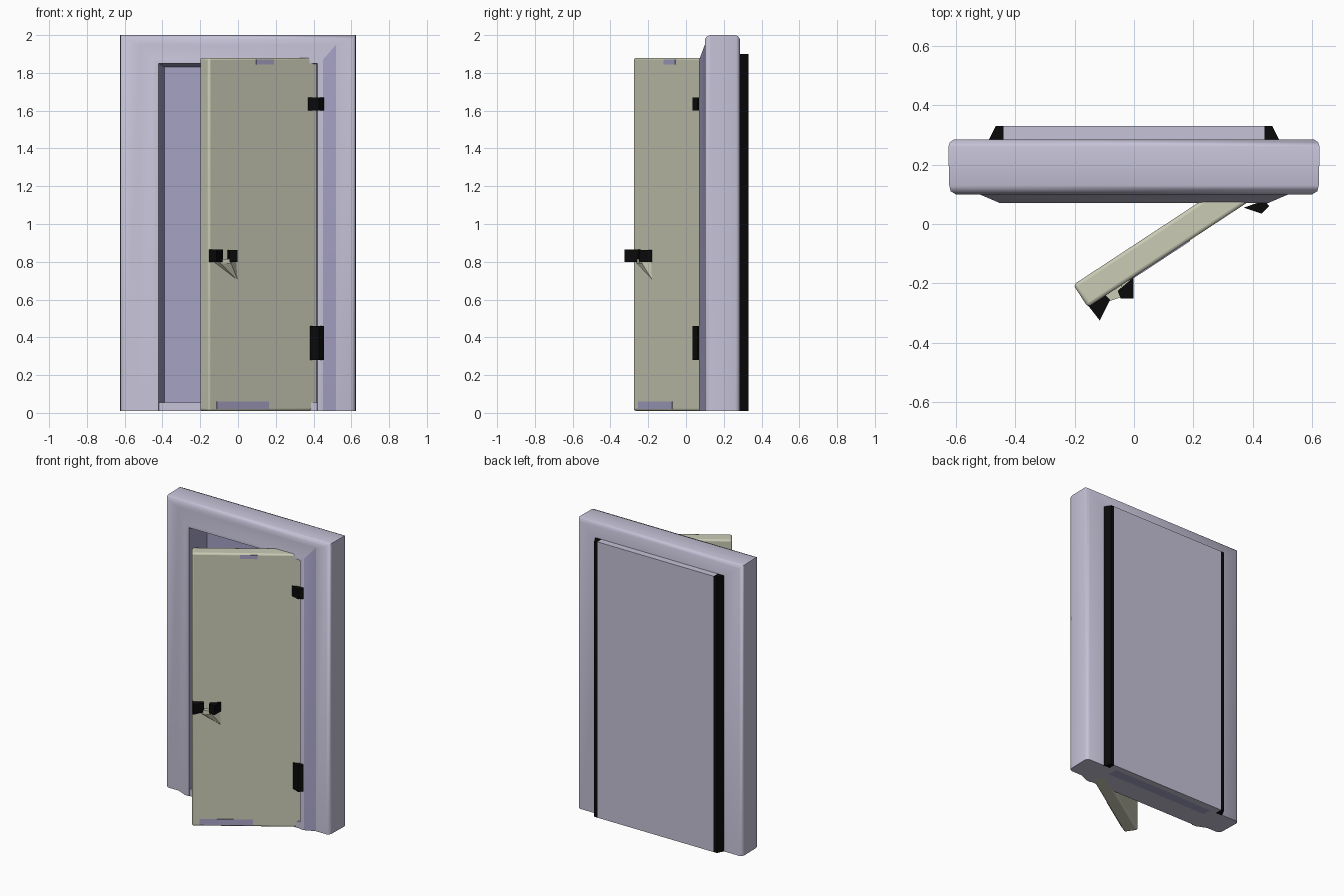
import bpy, bmesh, math
from mathutils import Matrix, Vector

if "Cube" in bpy.data.objects:
    bpy.data.objects.remove(bpy.data.objects["Cube"])


def material(name, rgb):
    m = bpy.data.materials.new(name)
    m.diffuse_color = (*rgb, 1)
    m.use_nodes = True
    m.node_tree.nodes["Principled BSDF"].inputs["Base Color"].default_value = m.diffuse_color
    return m


LAVENDER = material("pale lavender", (0.56, 0.54, 0.68))
PURPLE = material("dusty purple", (0.38, 0.36, 0.56))
CREAM = material("pale cream", (0.60, 0.60, 0.47))
BLACK = material("black", (0.003, 0.003, 0.003))


def finish(name, bm, mats, bevel=0.0, segments=3, angle=40):
    bmesh.ops.recalc_face_normals(bm, faces=bm.faces)
    me = bpy.data.meshes.new(name)
    bm.to_mesh(me)
    bm.free()
    ob = bpy.data.objects.new(name, me)
    bpy.context.collection.objects.link(ob)
    for m in mats:
        me.materials.append(m)
    bpy.ops.object.select_all(action='DESELECT')
    ob.select_set(True)
    bpy.context.view_layer.objects.active = ob
    bpy.ops.object.shade_smooth_by_angle(angle=math.radians(angle))
    if bevel:
        b = ob.modifiers.new("bevel", 'BEVEL')
        b.width, b.segments, b.limit_method = bevel, segments, 'ANGLE'
    return ob


def prism(name, outline, z0, z1, mat, bevel=0.0, matrix=None):
    """Extrude an xy outline from z0 to z1."""
    bm = bmesh.new()
    face = bm.faces.new([bm.verts.new((x, y, z0)) for x, y in outline])
    ext = bmesh.ops.extrude_face_region(bm, geom=[face])
    bmesh.ops.translate(bm, vec=(0, 0, z1 - z0),
                        verts=[v for v in ext['geom'] if isinstance(v, bmesh.types.BMVert)])
    if matrix:
        bm.transform(matrix)
    return finish(name, bm, [mat], bevel)


def rect(x0, x1, y0, y1):
    return [(x0, y0), (x1, y0), (x1, y1), (x0, y1)]


# Door frame: a profile (half width, depth, top height) carried around the opening
profile = [(0.39, 0.285, 1.83), (0.605, 0.285, 1.98), (0.62, 0.275, 1.995),
           (0.625, 0.26, 2.0), (0.622, 0.13, 2.0), (0.617, 0.11, 1.993), (0.60, 0.10, 1.98),
           (0.52, 0.10, 1.95), (0.45, 0.07, 1.87), (0.42, 0.07, 1.85),
           (0.39, 0.22, 1.83)]
bm = bmesh.new()
loops = [[bm.verts.new(p) for p in ((-w, y, 0.01), (-w, y, h), (w, y, h), (w, y, 0.01))]
         for w, y, h in profile]
for i, a in enumerate(loops):
    b = loops[(i + 1) % len(loops)]
    for k in range(3):
        f = bm.faces.new((a[k], a[k + 1], b[k + 1], b[k]))
        jamb = i == 9
        hinge_trim = i == 7 and k == 2
        f.material_index = 1 if jamb or hinge_trim else 0
for k in (0, 3):
    bm.faces.new([loop[k] for loop in loops])
finish("door_frame", bm, [LAVENDER, PURPLE], angle=50)

# Recess wall, threshold and tapered back panel with black side strips
prism("recess_wall", rect(-0.40, 0.40, 0.22, 0.29), 0.01, 1.84, PURPLE)
prism("threshold", rect(-0.43, 0.43, 0.075, 0.284), 0.01, 0.055, LAVENDER)
prism("back_panel", rect(-0.44, 0.44, 0.28, 0.33), 0.01, 1.90, LAVENDER)
for side, s in (("left", -1), ("right", 1)):
    prism(side + "_back_strip",
          [(s * 0.44, 0.28), (s * 0.49, 0.28), (s * 0.465, 0.33), (s * 0.44, 0.33)],
          0.01, 1.90, BLACK)

# Open door, built along its own length from the free front corner
angle = math.atan2(0.335, 0.51)
swing = Matrix.Translation((-0.155, -0.28, 0)) @ Matrix.Rotation(angle, 4, 'Z')
prism("door", rect(0, 0.71, 0, 0.09), 0.01, 1.88, CREAM, 0.012, swing)
prism("door_top_patch", rect(0.30, 0.41, -0.003, 0.003), 1.845, 1.872, PURPLE, 0, swing)
prism("door_bottom_patch", rect(0.05, 0.38, -0.003, 0.003), 0.02, 0.06, PURPLE, 0, swing)

# Hinges
prism("upper_hinge", [(0.37, 0.055), (0.43, 0.035), (0.455, 0.06), (0.44, 0.08)],
      1.60, 1.67, BLACK)
prism("lower_hinge", [(0.38, 0.055), (0.43, 0.035), (0.455, 0.06), (0.44, 0.08)],
      0.28, 0.46, BLACK)

# Handle: black end blocks with a cream grip and a drooping lever
prism("handle_outer_end", [(-0.158, -0.27), (-0.115, -0.325), (-0.08, -0.255), (-0.10, -0.235)],
      0.80, 0.865, BLACK)
prism("handle_inner_end", [(-0.055, -0.225), (-0.045, -0.25), (-0.002, -0.25), (-0.002, -0.18)],
      0.80, 0.862, BLACK)
prism("handle_grip", [(-0.10, -0.24), (-0.09, -0.262), (-0.04, -0.245), (-0.04, -0.20)],
      0.79, 0.815, CREAM)
bm = bmesh.new()
points = [(-0.13, -0.262, 0.80), (-0.01, -0.185, 0.80), (-0.04, -0.238, 0.80),
          (-0.10, -0.268, 0.80), (0.0, -0.176, 0.70)]
for p in points:
    bm.verts.new(p)
bmesh.ops.convex_hull(bm, input=bm.verts)
finish("handle_lever", bm, [CREAM])
